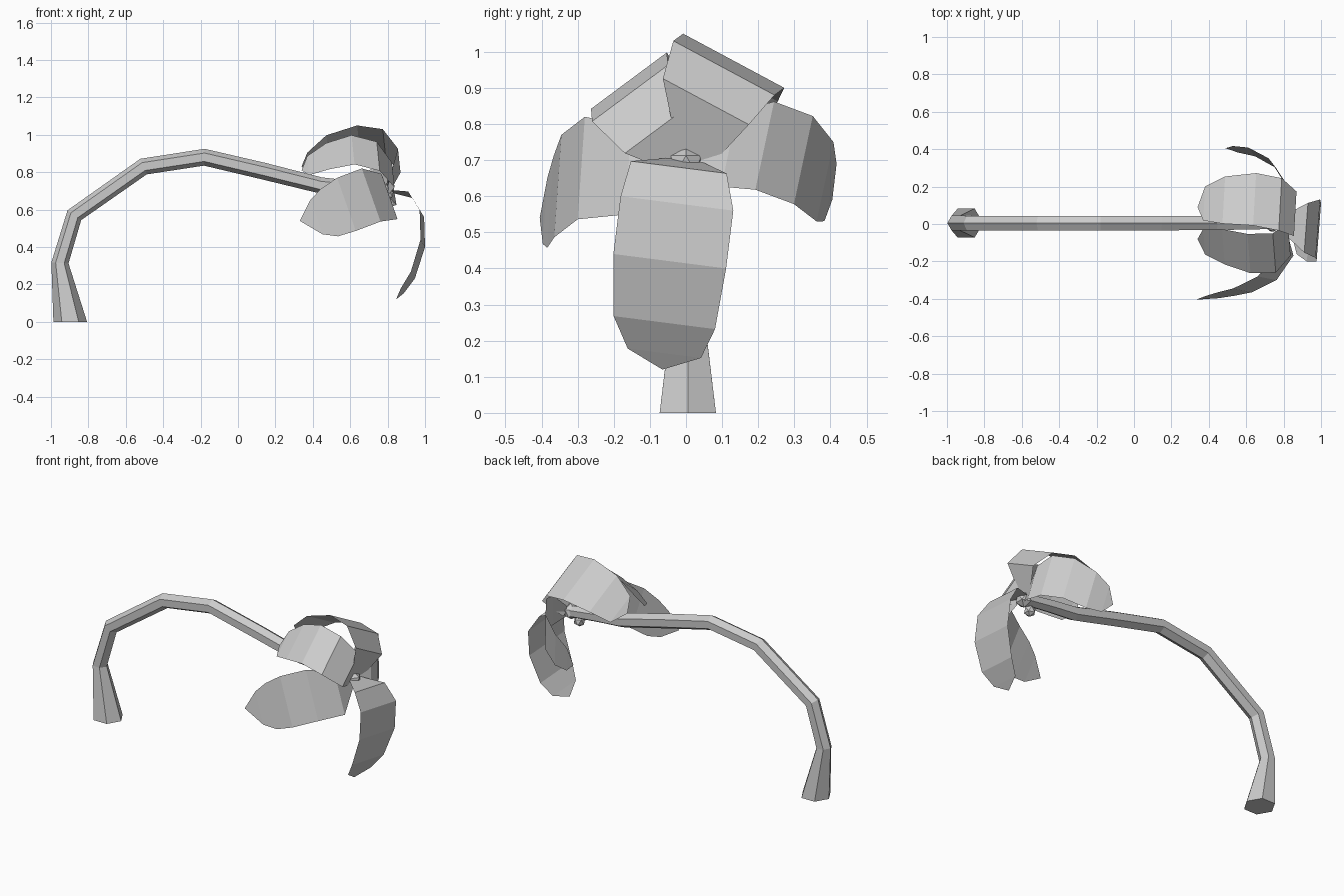
import bpy, bmesh
from math import cos, sin, pi
from mathutils import Vector

if "Cube" in bpy.data.objects:
    bpy.data.objects.remove(bpy.data.objects["Cube"])


def finish(bm, name):
    bmesh.ops.recalc_face_normals(bm, faces=bm.faces)
    mesh = bpy.data.meshes.new(name)
    bm.to_mesh(mesh)
    bm.free()
    obj = bpy.data.objects.new(name, mesh)
    bpy.context.collection.objects.link(obj)


def stem(name, path, sides=6):
    """Hexagonal tube along an (x, z, radius) path, capped at both ends."""
    bm = bmesh.new()
    pts = [Vector((x, 0.005, z)) for x, z, r in path]
    rings = []
    for i, p in enumerate(pts):
        before = (p - pts[i - 1]).normalized() if i else Vector((0, 0, 1))
        after = (pts[i + 1] - p).normalized() if i + 1 < len(pts) else before
        t = (before + after).normalized() if i else before
        up, side = Vector((-t.z, 0, t.x)), Vector((0, 1, 0))
        r = path[i][2]
        rings.append([bm.verts.new(p + r * (cos(a) * up + sin(a) * side))
                      for a in (2 * pi * k / sides for k in range(sides))])
    for a, b in zip(rings, rings[1:]):
        for k in range(sides):
            n = (k + 1) % sides
            bm.faces.new((a[k], a[n], b[n], b[k]))
    bm.faces.new(rings[0])
    bm.faces.new(rings[-1])
    finish(bm, name)


TAPER = (0.3, 0.85, 1.0, 1.0, 0.9, 0.65)


def petal(name, half, path):
    """Flat-faceted ribbon along a midline; the last point is the tip."""
    bm = bmesh.new()
    half = Vector(half)
    rows = []
    for p, w in zip(path[:-1], TAPER):
        p = Vector(p)
        rows.append([bm.verts.new(p + s * w * half) for s in (-1, 0, 1)])
    for a, b in zip(rows, rows[1:]):
        for k in (0, 1):
            bm.faces.new((a[k], a[k + 1], b[k + 1], b[k]))
    tip = bm.verts.new(path[-1])
    for k in (0, 1):
        bm.faces.new((rows[-1][k], rows[-1][k + 1], tip))
    finish(bm, name)


# Arched stem
stem("stem", [(-0.897, 0, 0.09), (-0.952, 0.315, 0.046), (-0.875, 0.57, 0.045),
              (-0.505, 0.83, 0.045), (-0.18, 0.88, 0.045), (0.14, 0.805, 0.045),
              (0.44, 0.73, 0.043), (0.60, 0.715, 0.04), (0.80, 0.69, 0.035)])

# Drooping front petal
petal("lower_petal", (0.012, 0.156, -0.02),
      [(0.80, 0, 0.70), (0.92, -0.02, 0.68), (0.983, -0.025, 0.58),
       (0.988, -0.045, 0.42), (0.935, -0.06, 0.25), (0.878, -0.06, 0.165),
       (0.845, -0.065, 0.12)])

# Side petals, curling backwards
petal("right_side_petal", (0.02, -0.026, -0.122),
      [(0.80, 0.03, 0.70), (0.83, 0.12, 0.73), (0.81, 0.218, 0.74),
       (0.74, 0.325, 0.70), (0.63, 0.385, 0.64), (0.54, 0.40, 0.61),
       (0.49, 0.405, 0.59)])
petal("left_side_petal", (0.05, -0.01, -0.142),
      [(0.80, -0.03, 0.70), (0.81, -0.16, 0.67), (0.712, -0.29, 0.678),
       (0.58, -0.355, 0.628), (0.49, -0.375, 0.585), (0.42, -0.39, 0.56),
       (0.33, -0.405, 0.54)])

# Upper petals, folding back over the stem
petal("upper_right_petal", (0.008, 0.14, -0.075),
      [(0.80, 0.02, 0.70), (0.862, 0.055, 0.862), (0.782, 0.105, 0.955),
       (0.645, 0.132, 0.975), (0.48, 0.128, 0.93), (0.375, 0.11, 0.855),
       (0.34, 0.09, 0.83)])
petal("upper_left_petal", (0.008, -0.105, -0.078),
      [(0.80, -0.03, 0.70), (0.83, -0.08, 0.785), (0.75, -0.155, 0.885),
       (0.615, -0.158, 0.92), (0.478, -0.122, 0.885), (0.375, -0.095, 0.835),
       (0.34, -0.08, 0.81)])

# Small faceted flower centre
for name, loc, r in (("flower_base", (0.79, 0, 0.69), 0.05),
                     ("flower_bud", (0.74, -0.01, 0.64), 0.035)):
    bm = bmesh.new()
    bmesh.ops.create_icosphere(bm, subdivisions=1, radius=r)
    bmesh.ops.translate(bm, verts=bm.verts, vec=loc)
    finish(bm, name)
